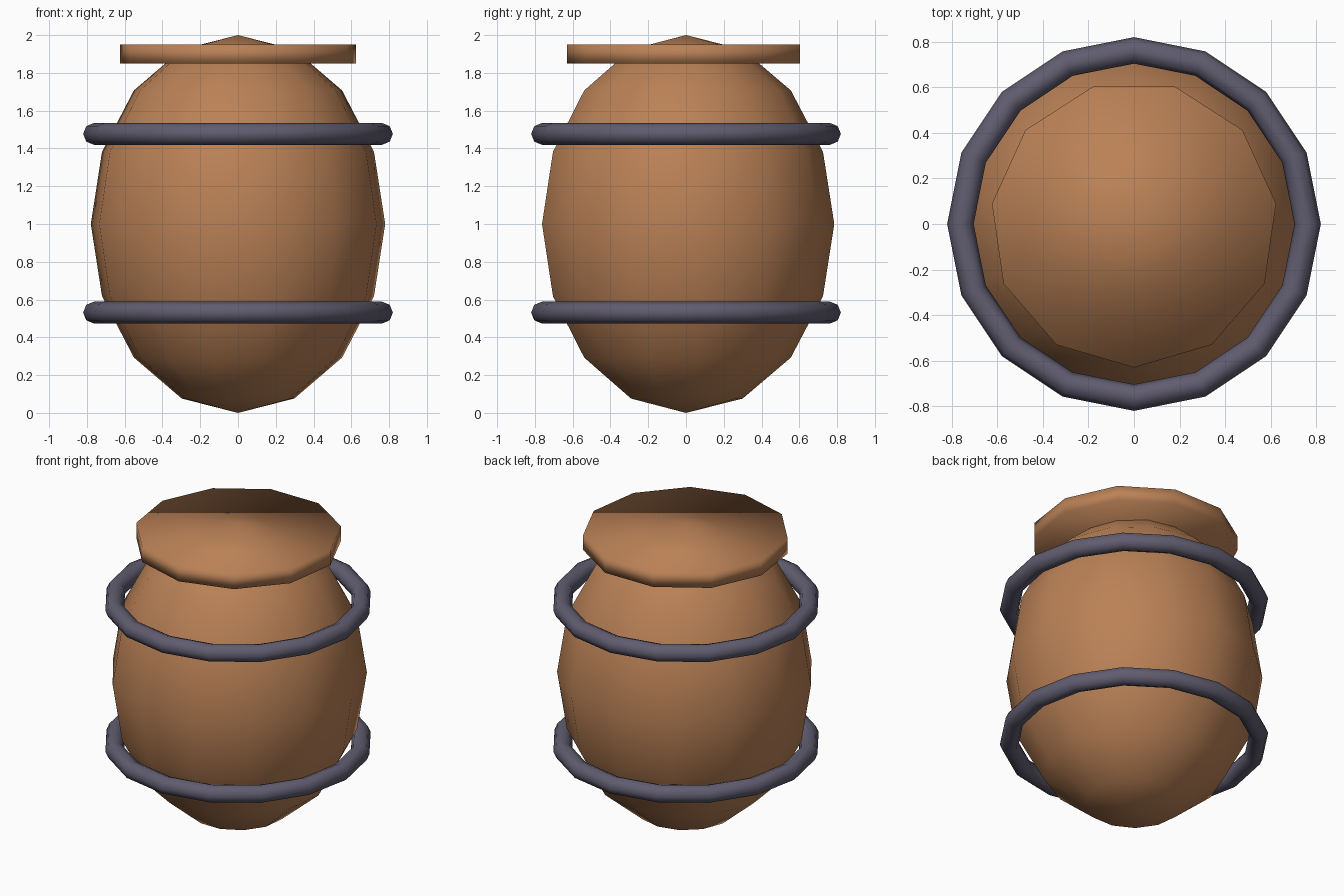
import bpy
import bmesh
from math import pi, sin, cos

default = bpy.data.objects.get("Cube")
if default:
    bpy.data.objects.remove(default, do_unlink=True)


def material(name, rgb):
    mat = bpy.data.materials.new(name)
    mat.use_nodes = True
    mat.diffuse_color = (*rgb, 1)
    mat.node_tree.nodes["Principled BSDF"].inputs["Base Color"].default_value = (*rgb, 1)
    return mat


def lathe(name, profile, sides, start, mat, closed=False):
    """Spin a (radius, height) profile about z, with a first corner at angle start.
    Open profiles get a pole or a flat cap at each end; closed ones make a ring."""
    bm = bmesh.new()
    rows = []
    for r, z in profile:
        if r < 1e-5:
            rows.append([bm.verts.new((0, 0, z))] * sides)
        else:
            angles = [start + 2 * pi * i / sides for i in range(sides)]
            rows.append([bm.verts.new((r * cos(a), r * sin(a), z)) for a in angles])
    pairs = list(zip(rows, rows[1:]))
    if closed:
        pairs.append((rows[-1], rows[0]))
    for low, high in pairs:
        for i in range(sides):
            j = (i + 1) % sides
            corners = dict.fromkeys((low[i], low[j], high[j], high[i]))
            bm.faces.new(list(corners))
    if not closed:
        for row in (rows[0], rows[-1]):
            if row[0] is not row[1]:
                bm.faces.new(row)
    bmesh.ops.recalc_face_normals(bm, faces=bm.faces)
    for face in bm.faces:
        face.smooth = True
    mesh = bpy.data.meshes.new(name)
    bm.to_mesh(mesh)
    bm.free()
    mesh.materials.append(mat)
    obj = bpy.data.objects.new(name, mesh)
    bpy.context.collection.objects.link(obj)
    return obj


wood = material("warm brown wood", (0.49, 0.22, 0.093))
metal = material("dark violet grey metal", (0.117, 0.107, 0.16))

# Barrel body: a coarse, stretched ball
rings = 8
body = [(0.785 * sin(pi * i / rings), 1 - cos(pi * i / rings)) for i in range(rings + 1)]
lathe("barrel_body", body, 13, pi / 2, wood)

# Flat lid, pierced by the tip of the body
lathe("lid", [(0.63, 1.85), (0.63, 1.95)], 11, -pi / 2, wood)

# Two loose hoops
tube = 8
section = [(0.762 + 0.058 * cos(2 * pi * i / tube), 0.058 * sin(2 * pi * i / tube))
           for i in range(tube)]
for name, height in (("upper_hoop", 1.477), ("lower_hoop", 0.531)):
    hoop = lathe(name, section, 16, 0, metal, closed=True)
    hoop.location.z = height
